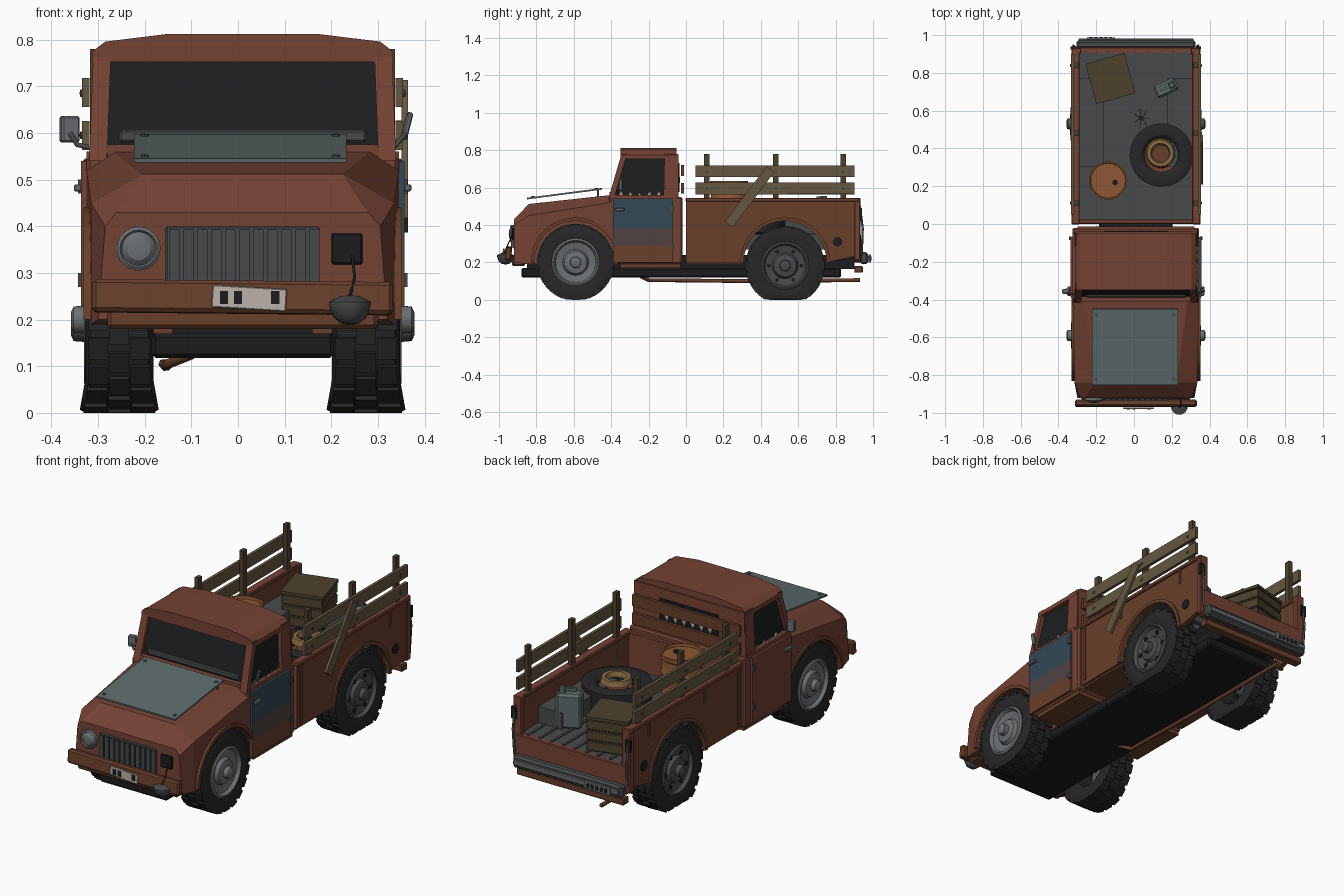
import bpy, bmesh, math, random
from mathutils import Vector, Matrix, Euler

if "Cube" in bpy.data.objects:
    bpy.data.objects.remove(bpy.data.objects["Cube"])
random.seed(4)
CX = 0.01  # body centre line

def mat(name, *c):
    m = bpy.data.materials.new(name)
    m.diffuse_color = (*c, 1)
    m.use_nodes = True
    m.node_tree.nodes["Principled BSDF"].inputs["Base Color"].default_value = m.diffuse_color
    return m
RUST = mat("rust_red", .175, .054, .034)
BROWN = mat("rust_brown", .14, .05, .024)
ORANGE = mat("rust_orange", .27, .095, .035)
BLACK = mat("black", .012, .012, .014)
GLASS = mat("dark_glass", .012, .013, .014)
RUBBER = mat("rubber", .02, .02, .022)
STEEL = mat("steel", .15, .16, .17)
DARK = mat("dark_steel", .065, .068, .072)
TEAL = mat("teal_panel", .11, .145, .145)
BLUE = mat("blue_door", .035, .065, .09)
MAUVE = mat("worn_door", .08, .055, .053)
WOOD = mat("wood", .13, .092, .05)
DWOOD = mat("dark_wood", .075, .053, .027)
PALE = mat("pale", .5, .45, .4)
ROPE = mat("tan_ring", .26, .155, .06)
GREEN = mat("weed", .1, .14, .04)

def finish(name, bm, m, smooth=False):
    bmesh.ops.recalc_face_normals(bm, faces=bm.faces)
    me = bpy.data.meshes.new(name)
    bm.to_mesh(me); bm.free()
    me.materials.append(m)
    o = bpy.data.objects.new(name, me)
    bpy.context.collection.objects.link(o)
    if smooth:
        bpy.ops.object.select_all(action='DESELECT')
        o.select_set(True); bpy.context.view_layer.objects.active = o
        bpy.ops.object.shade_smooth_by_angle(angle=math.radians(32))
    return o

def box(name, c, s, m, rot=(0, 0, 0), bev=0.0):
    bm = bmesh.new()
    bmesh.ops.create_cube(bm, size=1)
    bm.transform(Matrix.Diagonal((*s, 1)))
    if bev:
        bmesh.ops.bevel(bm, geom=bm.edges[:], offset=bev, segments=1, affect='EDGES')
    bm.transform(Matrix.Translation(c) @ Euler(rot).to_matrix().to_4x4())
    return finish(name, bm, m)

def span(name, x, y, z, m, bev=0.0):
    return box(name, [(a + b) / 2 for a, b in (x, y, z)], [abs(b - a) for a, b in (x, y, z)], m, bev=bev)

def loft(name, rings, m):
    bm = bmesh.new()
    vs = [[bm.verts.new(p) for p in r] for r in rings]
    n = len(vs[0])
    for a, b in zip(vs, vs[1:]):
        for i in range(n):
            bm.faces.new((a[i], a[(i + 1) % n], b[(i + 1) % n], b[i]))
    bm.faces.new(vs[0]); bm.faces.new(vs[-1])
    return finish(name, bm, m)

def sym(y, half):  # mirrored cross-section at one y
    return [(CX + x, y, z) for x, z in half] + [(CX - x, y, z) for x, z in reversed(half)]

def lathe(name, prof, c, axis, m, segs=24, closed=False, sweep=2 * math.pi, flip=1):
    bm = bmesh.new()
    full = sweep > 6.28
    cols = []
    for i in range(segs if full else segs + 1):
        a = sweep * i / segs
        col = []
        for r, h in prof:
            u, v, h = r * math.cos(a), r * math.sin(a), h * flip
            p = {'X': (h, u, v), 'Y': (u, h, v), 'Z': (u, v, h)}[axis]
            col.append(bm.verts.new(Vector(c) + Vector(p)))
        cols.append(col)
    n = len(prof)
    for i in range(segs):
        a, b = cols[i], cols[(i + 1) % len(cols)]
        for j in range(n if closed else n - 1):
            k = (j + 1) % n
            bm.faces.new((a[j], a[k], b[k], b[j]))
    if not full:
        bm.faces.new(cols[0]); bm.faces.new(cols[-1])
    bmesh.ops.remove_doubles(bm, verts=bm.verts, dist=1e-5)
    return finish(name, bm, m, True)

def rod(name, pts, r, m):
    cu = bpy.data.curves.new(name, 'CURVE')
    cu.dimensions = '3D'; cu.bevel_depth = r; cu.bevel_resolution = 1; cu.use_fill_caps = True
    sp = cu.splines.new('POLY'); sp.points.add(len(pts) - 1)
    for q, p in zip(sp.points, pts):
        q.co = (*p, 1)
    cu.materials.append(m)
    bpy.context.collection.objects.link(bpy.data.objects.new(name, cu))

# hood with fenders, lower cab
hood = loft("hood_and_fenders", [sym(-.92, [(.31, .2), (.295, .40), (.27, .43)]),
    sym(-.84, [(.325, .19), (.325, .45), (.215, .512)]), sym(-.40, [(.335, .19), (.335, .52), (.275, .56)])], RUST)
cab = span("cab_lower", (CX - .335, CX + .335), (-.41, -.02), (.19, .55), RUST, .008)

# cab top: dark glazing core, pillars, rear wall, roof
loft("cab_glazing", [[(CX + sx * w, y, z) for sx, y in ((-1, y0), (1, y0), (1, y1), (-1, y1))]
    for z, w, y0, y1 in ((.54, .312, -.395, -.06), (.785, .298, -.325, -.07))], GLASS)
def pillar(name, s, y0, y1, t0, t1):
    loft(name, [[(CX + s * x, y, z) for x, y in ((w, a), (w, b), (w - .038, b), (w - .038, a))]
        for z, w, a, b in ((.54, .329, y0, y1), (.78, .32, t0, t1))], RUST)
for s in (-1, 1):
    pillar("front_pillar", s, -.415, -.385, -.345, -.315)
    pillar("rear_pillar", s, -.12, -.04, -.115, -.045)
    span("window_sill", (CX + s * .30, CX + s * .335), (-.40, -.05), (.54, .56), RUST)
    for i in range(5):  # broken glass
        y = -.36 + i * .05
        loft("glass_shard", [[(CX + s * .322 + d, y + e, z) for e, z in
            ((0, .556), (.025, .556), (random.uniform(0, .02), .57 + random.uniform(0, .015)))] for d in (0, .003)], PALE)
roof = [(.322, .752), (.322, .775), (.295, .796), (.165, .812)]
loft("roof", [sym(y, roof) for y in (-.35, -.05)], RUST)
span("cab_rear_wall", (CX - .32, CX + .32), (-.065, -.04), (.54, .78), RUST)
span("rear_window", (CX - .17, CX + .17), (-.05, -.036), (.575, .73), BLACK)
for i in range(6):
    x = -.13 + i * .05
    loft("rear_glass_shard", [[(x + e, -.035 + d, z) for e, z in ((0, .655), (.03, .655), (.012, .625))] for d in (0, .003)], PALE)
span("wiper_cowl", (CX - .265, CX + .265), (-.39, -.368), (.58, .607), DARK, .005)
span("cowl_base", (CX - .29, CX + .29), (-.41, -.375), (.54, .575), RUST)

# loose hood panel with bolts
tilt = math.atan2(.052, .4)
box("hood_panel", (.005, -.65, .567), (.455, .405, .009), TEAL, (tilt, 0, 0))
for x in (-.2, .21):
    for y in (-.82, -.48):
        lathe("panel_bolt", [(0, .01), (.009, .008), (.009, -.004)], (x, y, .567 + (y + .65) * .13), 'Z', DARK, 8)
rod("hood_prop", [(.21, -.47, .545), (.21, -.47, .59)], .006, DARK)

# doors, handles, hinges, mirrors
for s, cols in ((1, (BLUE, MAUVE, BROWN)), (-1, (RUST, RUST, RUST))):
    for z0, z1, m in zip((.38, .29, .2), (.54, .38, .29), cols):
        span("door_panel", (CX + s * .33, CX + s * .347), (-.39, -.07), (z0, z1), m)
    span("door_handle", (CX + s * .345, CX + s * .362), (-.38, -.33), (.475, .49), STEEL, .003)
    for z in (.27, .47):
        span("door_hinge", (CX + s * .34, CX + s * .353), (-.085, -.065), (z, z + .03), DARK)
rod("left_mirror_arm", [(-.32, -.37, .57), (-.345, -.37, .575), (-.36, -.365, .60)], .006, DARK)
box("left_mirror", (-.361, -.355, .608), (.04, .025, .057), STEEL, (0, 0, .25), .004)
rod("right_mirror_arm", [(.335, -.37, .57), (.36, -.36, .6)], .005, DARK)
box("right_mirror", (.362, -.35, .615), (.012, .02, .06), STEEL, (0, .25, .2), .003)

# front face: grille, lamps, bumper, plate
span("grille_back", (-.155, .175), (-.927, -.9), (.275, .4), DARK, .004)
for i in range(11):
    span("grille_slat", (-.147 + i * .03, -.125 + i * .03), (-.936, -.92), (.28, .393), DARK)
lathe("headlight", [(.047, .02), (.047, -.015), (.04, -.02), (.036, -.014), (.025, -.024), (0, -.028)], (-.213, -.92, .352), 'Y', STEEL)
span("empty_lamp_socket", (.2, .267), (-.93, -.9), (.318, .385), BLACK, .004)
rod("lamp_cable", [(.245, -.93, .34), (.25, -.955, .29), (.24, -.972, .25)], .003, BLACK)
lathe("hanging_headlight", [(0, .252), (.02, .25), (.045, .238), (.045, .23), (.036, .205), (.02, .192), (0, .188)],
    (.24, -.965, 0), 'Z', DARK, 16)
box("front_bumper", (CX, -.95, .248), (.645, .035, .07), BROWN, (-.1, .01, 0), .008)
span("front_apron", (CX - .29, CX + .29), (-.93, -.86), (.18, .23), BROWN, .008)
box("front_plate", (.024, -.975, .246), (.16, .008, .048), PALE, (0, .06, 0), .002)
for x in (-.03, .0, .08):
    box("plate_mark", (x, -.98, .247), (.018, .004, .028), BLACK)

# cargo bed
bed, F = [], .35  # F: bed floor height
for s in (-1, 1):
    bed.append(loft("bed_side", [[(CX + s * x, y, z) for y, z in
        ((0, .2), (.75, .2), (.92, .235), (.92, .53), (0, .53))] for x in (.305, .332)], BROWN))
    span("bed_top_rail", (CX + s * .298, CX + s * .342), (-.002, .925), (.525, .545), RUST, .004)
    span("rear_post", (CX + s * .29, CX + s * .338), (.9, .932), (.21, .545), RUST, .004)
    span("tail_light", (CX + s * .315, CX + s * .345), (.925, .94), (.43, .49), BLACK)
    for y in (.02, .3, .76):
        span("side_rib", (CX + s * .325, CX + s * .338), (y, y + .014), (.22 if y < .1 else .45, .53), BROWN)
    bed.append(span("wheel_well", (CX + s * .168, CX + s * .31), (.305, .77), (.27, .435), DARK))
    lathe("fuel_hole", [(.026, 0), (.026, .006), (.018, .007), (0, .004)], (CX + s * .331, .81, .31), 'X', BLACK, 12, flip=s)
    rod("tail_chain", [(CX + s * .325, .93, .5), (CX + s * .33, .945, .38), (CX + s * .325, .94, .25)], .006, DARK)
bed.append(span("bed_floor", (CX - .31, CX + .31), (.01, .92), (F - .025, F), DARK))
for i in range(9):
    span("floor_rib", (-.275 + i * .068, -.262 + i * .068), (.02, .915), (F - .002, F + .006), DARK)
span("bed_front_wall", (CX - .33, CX + .33), (0, .025), (.2, .54), RUST, .004)
span("tail_panel", (CX - .32, CX + .32), (.9, .935), (.2, F), RUST, .004)
span("rear_bumper", (CX - .315, CX + .315), (.93, .972), (.19, .255), DARK, .01)
span("rear_bumper_lip", (CX - .305, CX + .305), (.965, .982), (.21, .235), STEEL, .004)
span("rear_lower_bar", (CX - .31, CX + .31), (.9, .945), (.145, .18), BROWN, .004)
span("rear_plate", (-.25, -.1), (.975, .988), (.2, .243), STEEL, .002)
for i in range(5):
    span("rear_plate_mark", (-.235 + i * .026, -.22 + i * .026), (.986, .991), (.21, .232), BLACK)

# stake fences
for s in (-1, 1):
    for y in (.11, .48, .84):
        span("fence_post", (CX + s * .305, CX + s * .327), (y - .015, y + .015), (.42, .78), DWOOD)
        for z in (.595, .685):
            lathe("fence_bolt", [(.008, 0), (.008, .006), (0, .008)], (CX + s * .342, y, z), 'X', DARK, 8, flip=s)
    for z in (.595, .687):
        box("fence_board", (CX + s * .336, .475, z), (.016, .85, .062), WOOD, (random.uniform(-.005, .005), 0, 0))
box("broken_board", (.358, .34, .55), (.014, .37, .052), WOOD, (math.radians(53), 0, 0))
for z in (.595, .69):
    span("headboard_plank", (CX - .31, CX + .31), (-.028, -.012), (z - .028, z + .03), BROWN)

# cargo
crate = (-.125, .77)
box("crate", (*crate, F + .08), (.195, .2, .16), DWOOD, (0, 0, .27), .003)
for z in (.03, .085, .14):
    box("crate_slat", (*crate, F + z), (.207, .212, .048), DWOOD, (0, 0, .27), .003)
box("crate_lid", (*crate, F + .175), (.215, .22, .015), DWOOD, (0, 0, .27))
lathe("oil_drum", [(0, .62), (.092, .62), (.094, .635), (.102, .635), (.102, .615), (.097, .61), (.097, .55), (.102, .54),
    (.097, .53), (.097, .45), (.102, .44), (.097, .43), (.097, F), (0, F)], (-.137, .23, 0), 'Z', ORANGE)
lathe("drum_cap", [(.014, .615), (.014, .63), (0, .63)], (-.1, .22, 0), 'Z', BLACK, 10)
tire = [(.105, -.05), (.125, -.07), (.17, -.078), (.198, -.066), (.198, .066), (.17, .078), (.125, .07), (.105, .05)]
lathe("spare_tire", [(r * .85, h * .75) for r, h in tire], (.145, .365, F + .06), 'Z', RUBBER, closed=True)
lathe("spare_rim", [(.1, .02), (.07, .0), (.05, .03), (0, .03)], (.145, .365, F + .05), 'Z', BROWN)
lathe("tan_ring", [(.045, -.012), (.052, .015), (.07, .015), (.078, -.012)], (.14, .375, F + .125), 'Z', ROPE, closed=True)
box("jerry_can", (.17, .72, F + .09), (.125, .07, .18), TEAL, (0, 0, .45), .012)
box("can_handle", (.17, .72, F + .195), (.07, .014, .014), TEAL, (0, 0, .45))
box("can_spout", (.2, .735, F + .19), (.03, .03, .03), TEAL, (0, 0, .45), .004)
for i in range(7):
    a = i * .9
    rod("weed", [(.04, .56, F), (.04 + .02 * math.cos(a), .56 + .02 * math.sin(a), F + .06),
        (.04 + .04 * math.cos(a), .56 + .05 * math.sin(a), F + .08)], .002, GREEN)

# chassis, axles, exhaust
span("chassis", (CX - .195, CX + .195), (-.88, .83), (.118, .17), BLACK, .008)
span("underbody", (CX - .15, CX + .15), (-.85, .9), (.165, .24), BLACK)
for s in (-1, 1):
    span("sill_panel", (CX + s * .15, CX + s * .325), (-.35, -.03), (.17, .2), BROWN)
    span("bed_sill", (CX + s * .15, CX + s * .32), (.0, .3), (.19, .21), BROWN)
rod("exhaust_pipe", [(-.1, -.24, .125), (-.15, -.2, .105), (-.155, .3, .1), (-.16, .93, .105)], .011, BROWN)

# wheels and arches
cutters = []
for y, z, R in ((-.59, .2, 1.0), (.53, .182, 1.03)):
    rod("axle", [(-.25, y, z), (.27, y, z)], .022, BLACK)
    for s in (-1, 1):
        c = (CX + s * .2645, y, z)
        t = lathe("tire", [(r * R, h * .94) for r, h in tire], c, 'X', RUBBER, 36, True)
        bm = bmesh.new(); bm.from_mesh(t.data)
        for i in range(20):  # tread blocks
            for h, off in ((-.045, 0), (0, .5), (.045, 0)):
                a = (i + off) * 2 * math.pi / 20
                M = Matrix.Translation(c) @ Matrix.Rotation(a, 4, 'X') @ Matrix.Translation((h, 0, .197 * R))
                bmesh.ops.create_cube(bm, size=1, matrix=M @ Matrix.Diagonal((.042, .046, .016, 1)))
        for v in bm.verts:  # sagging contact patch
            v.co.x += (v.co.x - c[0]) * .17 * min(max(0, 1 - v.co.z / .07), 1)
            v.co.z = max(v.co.z, 0)
        bm.to_mesh(t.data); bm.free()
        lathe("rim", [(.108, -.05), (.128, .062), (.128, .07), (.118, .076), (.108, .058), (.07, .05), (.06, .068),
            (.045, .072), (.03, .074), (.028, .098), (.015, .104), (0, .104)], c, 'X', STEEL if y < 0 else DARK, flip=s)
        for i in range(6 if y > 0 else 0):
            a = i * math.pi / 3
            lathe("rim_hole", [(.011, -.01), (.011, .004), (0, .004)], (c[0] + s * .057, y + .088 * math.cos(a),
                z + .088 * math.sin(a)), 'X', BLACK, 8, flip=s)
        lathe("wheel_arch_trim", [(.222, .31), (.222, .341), (.24, .341), (.24, .31)], (CX, y, .2), 'X',
            BROWN, 16, True, math.pi, s)
        cutters.append(lathe("arch_cutter", [(0, .175), (.224, .175), (.224, .5), (0, .5)], (CX, y, .2), 'X', BLACK, 32, flip=s))
for o in [hood, cab] + bed:
    bpy.context.view_layer.objects.active = o
    for cut in cutters:
        if (cut.data.vertices[1].co.y < 0) == (o in (hood, cab)):
            md = o.modifiers.new("arch", 'BOOLEAN')
            md.operation = 'DIFFERENCE'; md.solver = 'EXACT'; md.object = cut
            bpy.ops.object.modifier_apply(modifier=md.name)
for cut in cutters:
    bpy.data.objects.remove(cut)
